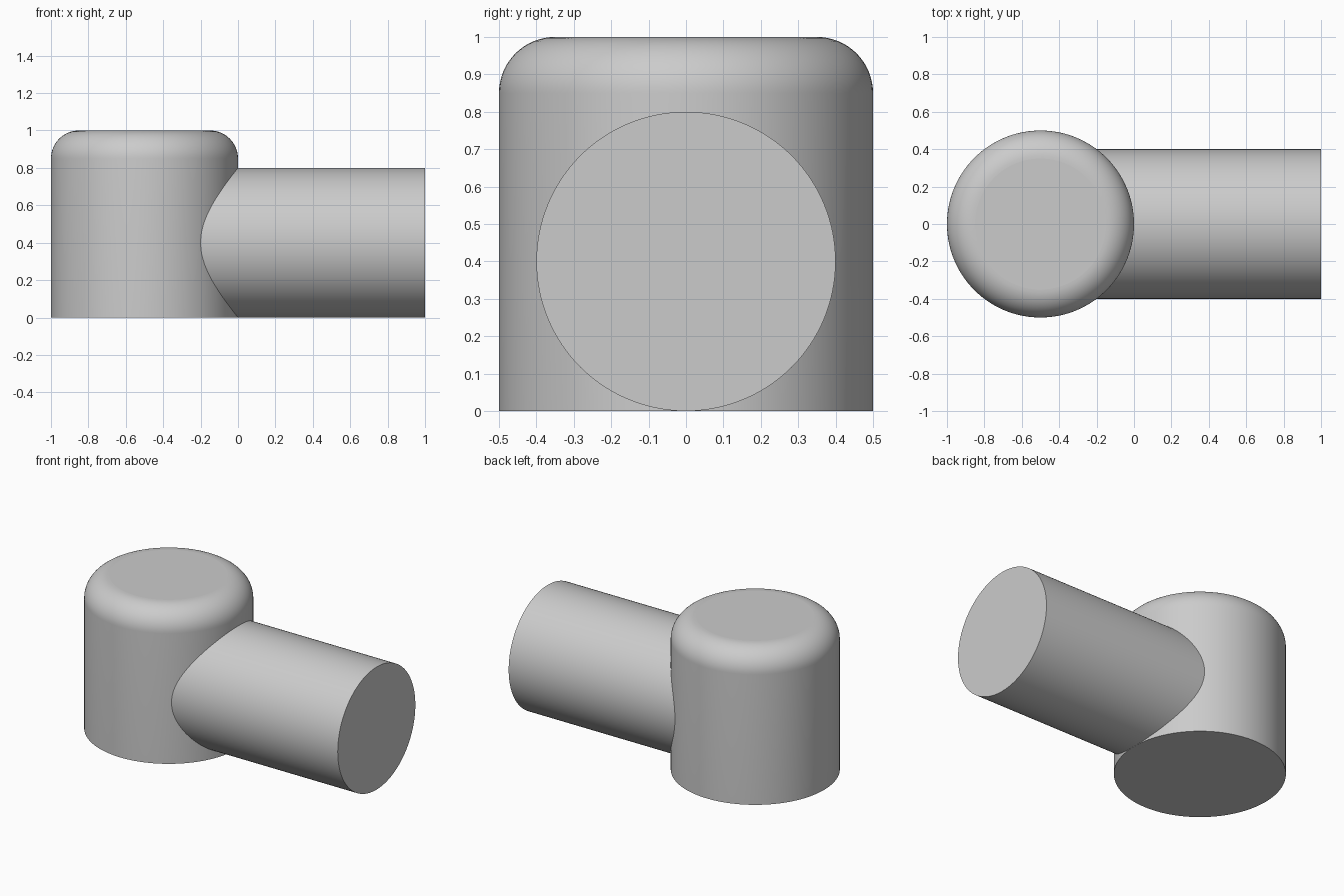
import bpy, bmesh, math
from mathutils import Matrix

cube = bpy.data.objects.get("Cube")
if cube:
    bpy.data.objects.remove(cube, do_unlink=True)

grey = bpy.data.materials.new("light_grey")
grey.use_nodes = True
colour = (0.6, 0.6, 0.6, 1)
grey.diffuse_color = colour
grey.node_tree.nodes["Principled BSDF"].inputs["Base Color"].default_value = colour


def cylinder(name, radius, length, matrix, fillet=0):
    """Solid cylinder standing on its origin, with an optional rounded top rim."""
    bm = bmesh.new()
    bmesh.ops.create_cone(bm, cap_ends=True, segments=128, radius1=radius,
                          radius2=radius, depth=length,
                          matrix=Matrix.Translation((0, 0, length / 2)))
    if fillet:
        rim = [e for e in bm.edges if all(v.co.z > length - 0.001 for v in e.verts)]
        bmesh.ops.bevel(bm, geom=rim, offset=fillet, offset_type='OFFSET',
                        segments=16, profile=0.5, affect='EDGES')
    # Curved walls are smooth, the round end caps stay flat
    for f in bm.faces:
        f.smooth = len(f.verts) <= 4
    for e in bm.edges:
        e.smooth = all(f.smooth for f in e.link_faces)
    bm.transform(matrix)
    mesh = bpy.data.meshes.new(name)
    bm.to_mesh(mesh)
    bm.free()
    mesh.materials.append(grey)
    obj = bpy.data.objects.new(name, mesh)
    bpy.context.collection.objects.link(obj)
    return obj


# Upright body with a rounded top edge
cylinder("upright_body", 0.5, 1.0, Matrix.Translation((-0.5, 0, 0)), fillet=0.15)

# Horizontal arm, its inner end hidden inside the body
cylinder("side_arm", 0.4, 1.25,
         Matrix.Translation((-0.25, 0, 0.4)) @ Matrix.Rotation(math.pi / 2, 4, 'Y'))
